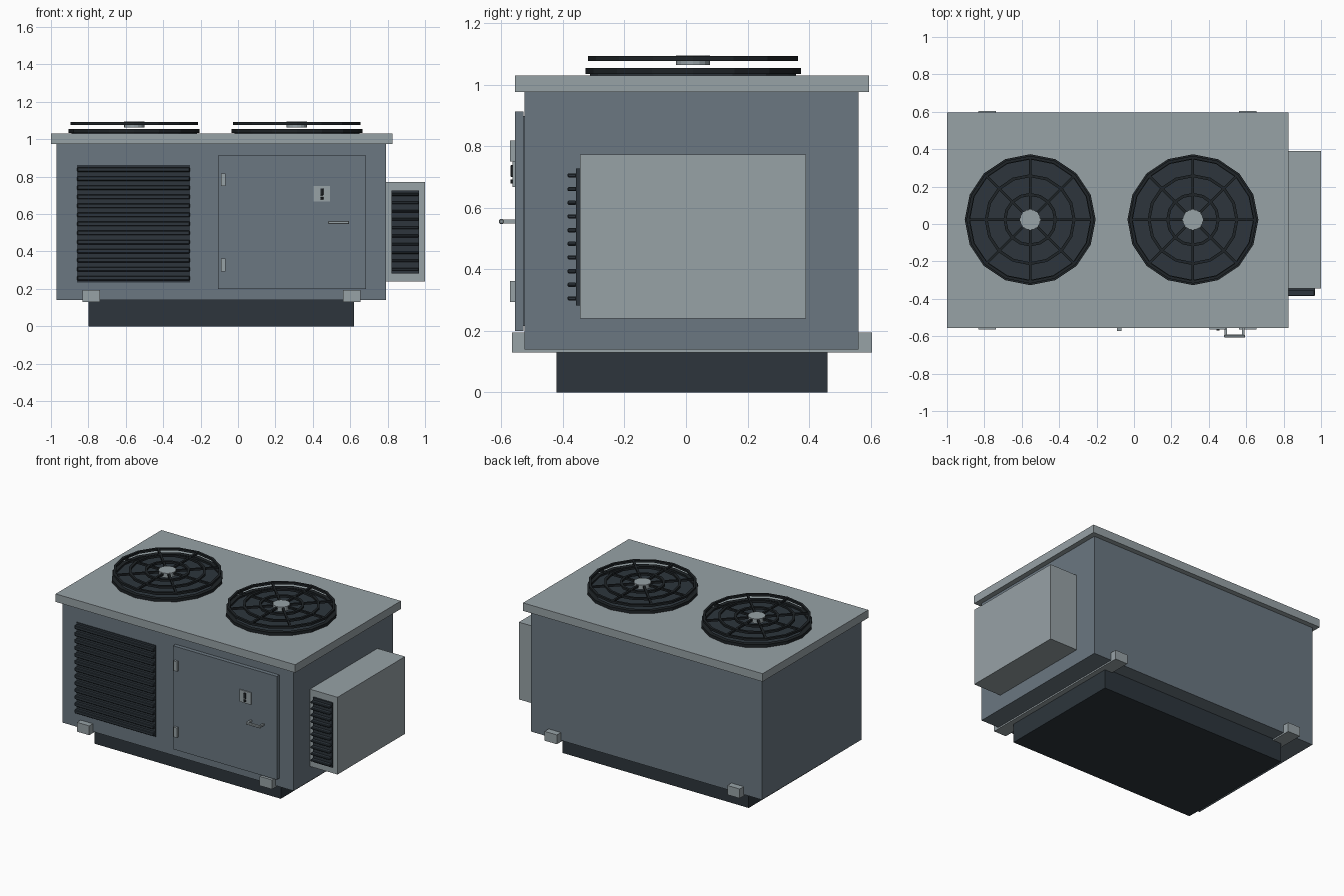
import bpy, bmesh
from math import cos, sin, pi, tau
from mathutils import Matrix

cube = bpy.data.objects.get("Cube")
if cube:
    bpy.data.objects.remove(cube, do_unlink=True)


def material(name, r, g, b):
    m = bpy.data.materials.new(name)
    m.use_nodes = True
    m.diffuse_color = (r, g, b, 1)
    bsdf = m.node_tree.nodes["Principled BSDF"]
    bsdf.inputs["Base Color"].default_value = (r, g, b, 1)
    bsdf.inputs["Roughness"].default_value = 0.7
    return m


BODY = material("slate grey", 0.145, 0.185, 0.22)
LIGHT = material("light grey", 0.31, 0.36, 0.38)
DARK = material("dark slate", 0.026, 0.036, 0.045)
BLACK = material("near black", 0.013, 0.017, 0.02)


def finish(name, bm, mat):
    mesh = bpy.data.meshes.new(name)
    bm.to_mesh(mesh)
    bm.free()
    mesh.materials.append(mat)
    obj = bpy.data.objects.new(name, mesh)
    bpy.context.collection.objects.link(obj)
    return obj


def box(name, mat, x, y, z, bevel=0.0):
    """Box from three (low, high) ranges."""
    bm = bmesh.new()
    spans = (x, y, z)
    mid = [(a + b) / 2 for a, b in spans]
    size = [b - a for a, b in spans]
    bmesh.ops.create_cube(bm, size=1, matrix=Matrix.Translation(mid) @ Matrix.Diagonal((*size, 1)))
    obj = finish(name, bm, mat)
    if bevel:
        mod = obj.modifiers.new("Bevel", "BEVEL")
        mod.width = bevel
        mod.segments = 1
    return obj


def disc(name, mat, centre, radius, z, sides=16):
    bm = bmesh.new()
    place = Matrix.Translation((*centre, sum(z) / 2))
    bmesh.ops.create_cone(bm, cap_ends=True, segments=sides, radius1=radius,
                          radius2=radius, depth=z[1] - z[0], matrix=place)
    return finish(name, bm, mat)


def ring(name, mat, centre, inner, outer, z, sides=16):
    """Flat ring with a rectangular section."""
    bm = bmesh.new()
    loops = []
    for i in range(sides):
        a = tau * i / sides
        loops.append([bm.verts.new((centre[0] + r * cos(a), centre[1] + r * sin(a), h))
                      for r, h in ((inner, z[0]), (outer, z[0]), (outer, z[1]), (inner, z[1]))])
    for i in range(sides):
        p, q = loops[i], loops[(i + 1) % sides]
        for k in range(4):
            n = (k + 1) % 4
            bm.faces.new((p[k], q[k], q[n], p[n]))
    bmesh.ops.recalc_face_normals(bm, faces=bm.faces)
    return finish(name, bm, mat)


def louvre(name, x, z, back, front, wall, count, thick):
    """Dark backing panel with a stack of projecting slats."""
    box(name + "_backing", DARK, x, (back, wall), z)
    step = (z[1] - z[0]) / count
    for i in range(count):
        mid = z[0] + (i + 0.5) * step
        box(f"{name}_slat_{i + 1}", DARK, x, (front, back + 0.002),
            (mid - thick / 2, mid + thick / 2), bevel=0.004)


# Cabinet, lid, plinth
box("cabinet", BODY, (-0.97, 0.79), (-0.525, 0.56), (0.14, 0.976))
box("lid", LIGHT, (-1.0, 0.825), (-0.556, 0.595), (0.975, 1.03))
box("plinth", DARK, (-0.8, 0.62), (-0.42, 0.46), (0, 0.145))

# Mounting rails running front to back
for side, x in (("right", -0.785), ("left", 0.608)):
    box(side + "_mounting_rail", LIGHT, (x - 0.047, x + 0.047), (-0.565, 0.604), (0.13, 0.194))

# Side unit and both louvres
box("side_unit", LIGHT, (0.78, 1.0), (-0.345, 0.39), (0.24, 0.772))
louvre("side_louvre", (0.82, 0.967), (0.283, 0.727), -0.357, -0.385, -0.34, 10, 0.014)
louvre("front_louvre", (-0.86, -0.257), (0.233, 0.862), -0.53, -0.554, -0.52, 13, 0.024)

# Door with hinges
box("door", BODY, (-0.106, 0.685), (-0.556, -0.528), (0.2, 0.912))
box("door_gasket", BODY, (-0.09, 0.67), (-0.53, -0.52), (0.215, 0.897))
for end, z in (("lower", 0.328), ("upper", 0.784)):
    box(end + "_hinge", LIGHT, (-0.092, -0.066), (-0.572, -0.55), (z - 0.034, z + 0.034))

# Lock plate with keyhole
box("lock_plate", LIGHT, (0.404, 0.492), (-0.563, -0.55), (0.667, 0.75))
box("keyhole_slot", BLACK, (0.44, 0.457), (-0.57, -0.56), (0.7, 0.738), bevel=0.002)
box("keyhole_dot", BLACK, (0.44, 0.457), (-0.57, -0.56), (0.678, 0.692), bevel=0.002)

# Door handle
for side, x in (("right", 0.491), ("left", 0.584)):
    box(side + "_handle_post", LIGHT, (x - 0.006, x + 0.006), (-0.6, -0.55), (0.549, 0.561))
box("handle_grip", LIGHT, (0.482, 0.594), (-0.607, -0.592), (0.547, 0.563), bevel=0.003)

# Roof fans with wire guards
for side, x in (("right", -0.555), ("left", 0.315)):
    c = (x, 0.023)
    disc(side + "_fan_well", DARK, c, 0.335, (1.028, 1.042))
    ring(side + "_fan_rim", BLACK, c, 0.322, 0.35, (1.034, 1.054))
    for label, r in (("outer", 0.333), ("middle", 0.235), ("inner", 0.135)):
        ring(f"{side}_guard_{label}_ring", BLACK, c, r - 0.008, r + 0.008, (1.077, 1.092))
    for i in range(4):
        bar = box(f"{side}_guard_spoke_{i + 1}", BLACK, (-0.335, 0.335), (-0.007, 0.007), (1.077, 1.09))
        bar.location = (*c, 0)
        bar.rotation_euler.z = i * pi / 4
    disc(side + "_fan_hub", LIGHT, c, 0.055, (1.064, 1.095))
